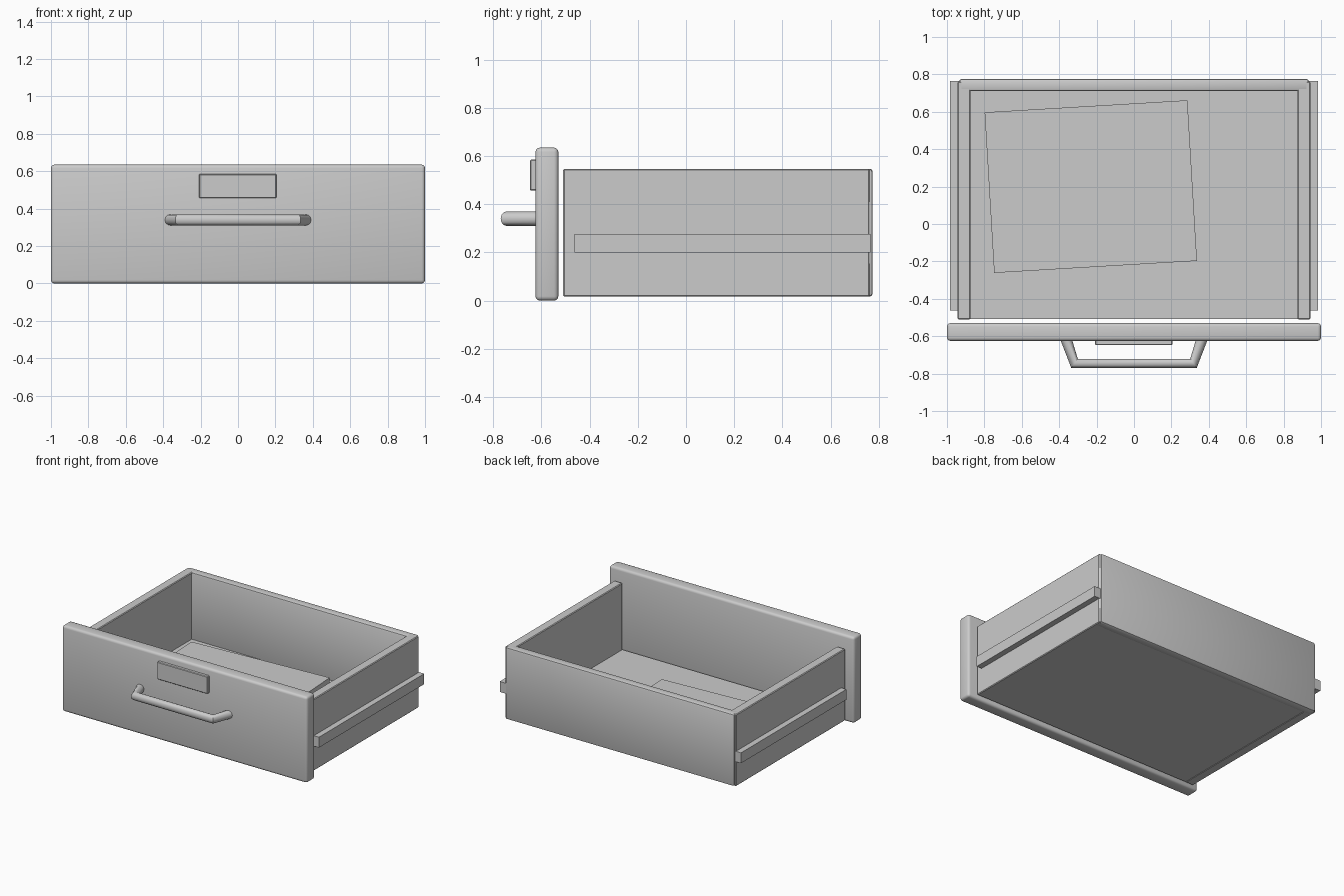
import bpy
import math

cube = bpy.data.objects.get("Cube")
if cube:
    bpy.data.objects.remove(cube, do_unlink=True)

GREY = (0.6, 0.6, 0.6, 1.0)
grey = bpy.data.materials.new("plain_grey")
grey.use_nodes = True
grey.diffuse_color = GREY
grey.node_tree.nodes["Principled BSDF"].inputs["Base Color"].default_value = GREY


def finish(obj, name):
    obj.name = name
    obj.data.materials.append(grey)
    bpy.ops.object.select_all(action="DESELECT")
    obj.select_set(True)
    bpy.context.view_layer.objects.active = obj
    return obj


def box(name, low, high, bevel=0.0, segments=2, turn=0.0):
    """Box between two corners, with optional rounded edges and a turn about z."""
    centre = [(a + b) / 2 for a, b in zip(low, high)]
    bpy.ops.mesh.primitive_cube_add(size=1, location=centre, rotation=(0, 0, turn))
    obj = finish(bpy.context.object, name)
    obj.scale = [b - a for a, b in zip(low, high)]
    bpy.ops.object.transform_apply(location=False, rotation=False, scale=True)
    if bevel:
        mod = obj.modifiers.new("rounded_edges", "BEVEL")
        mod.width = bevel
        mod.segments = segments
        bpy.ops.object.modifier_apply(modifier=mod.name)
        bpy.ops.object.shade_smooth_by_angle(angle=math.radians(35))
    return obj


# Drawer front and label plate
box("front_panel", (-1, -0.625, 0), (1, -0.53, 0.635), 0.018, 3)
box("label_plate", (-0.208, -0.648, 0.457), (0.205, -0.62, 0.585), 0.004, 1)

# Open box behind the front
box("floor", (-0.93, -0.508, 0.02), (0.93, 0.76, 0.055))
box("back_panel", (-0.935, 0.71, 0.017), (0.935, 0.775, 0.547), 0.012)
for side, name in ((-1, "right"), (1, "left")):
    inner, outer, rail = 0.875 * side, 0.943 * side, 0.985 * side
    box(name + "_wall", (min(inner, outer), -0.51, 0.017),
        (max(inner, outer), 0.762, 0.547), 0.005, 1)
    # Slide rail, slightly sunk into the wall
    start = outer - 0.01 * side
    box(name + "_rail", (min(start, rail), -0.463, 0.2),
        (max(start, rail), 0.765, 0.277))

# Paper stack lying turned on the floor
box("paper_stack", (-0.774, -0.23, 0.05), (0.312, 0.63, 0.1), turn=math.radians(3.4))

# Bent tube handle
path = [(-0.365, -0.61), (-0.318, -0.745), (0.318, -0.745), (0.365, -0.61)]
curve = bpy.data.curves.new("handle", "CURVE")
curve.dimensions = "3D"
curve.bevel_depth = 0.03
curve.bevel_resolution = 4
curve.use_fill_caps = True
spline = curve.splines.new("POLY")
spline.points.add(len(path) - 1)
for point, (x, y) in zip(spline.points, path):
    point.co = (x, y, 0.34, 1)
handle = bpy.data.objects.new("handle", curve)
bpy.context.collection.objects.link(handle)
finish(handle, "handle")
bpy.ops.object.convert(target="MESH")
bpy.ops.object.shade_smooth_by_angle(angle=math.radians(35))
